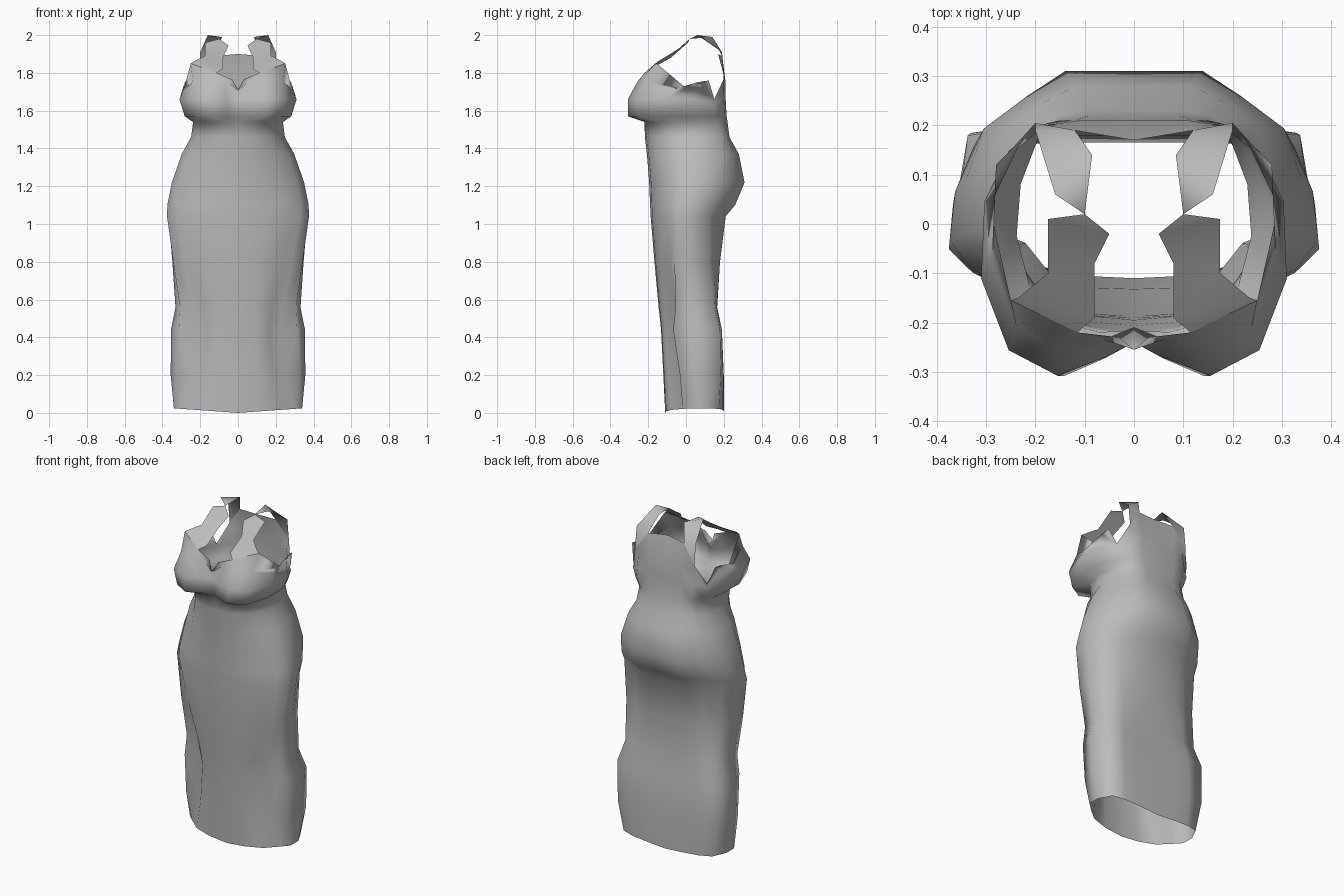
import bpy

cube = bpy.data.objects.get("Cube")
if cube:
    bpy.data.objects.remove(cube, do_unlink=True)

# Single cloth colour
cloth = bpy.data.materials.new("grey cloth")
cloth.use_nodes = True
cloth.diffuse_color = (0.5, 0.5, 0.5, 1)
bsdf = next(n for n in cloth.node_tree.nodes if n.type == 'BSDF_PRINCIPLED')
bsdf.inputs["Base Color"].default_value = cloth.diffuse_color

# Half cross-sections, front centre to back centre:
# (share of half width, share of depth from front to back)
SKIRT = [(0, 0), (.28, .01), (.46, .07), (.62, .29), (.88, .2),
         (1, .55), (.95, .97), (.65, 1), (.36, 1), (0, 1)]
HIP = [(0, 0), (.3, .02), (.62, .1), (.88, .22), (1, .35),
       (.97, .57), (.87, .77), (.62, .9), (.4, 1), (0, 1)]
WAIST = [(0, 0), (.35, .02), (.7, .12), (.92, .3), (1, .5),
         (.96, .7), (.82, .9), (.62, .98), (.38, 1), (0, 1)]
BUST = [(0, .13), (.2, .07), (.5, 0), (.82, .1), (1, .38),
        (.98, .68), (.82, .88), (.62, .98), (.38, 1), (0, 1)]

# Height, half width, front, back, first section, second section, blend
RINGS = [
    (0, .35, -.11, .2, SKIRT, WAIST, .75),
    (.2, .36, -.12, .2, SKIRT, WAIST, .25),
    (.44, .355, -.132, .19, SKIRT, WAIST, 0),
    (.56, .335, -.145, .165, SKIRT, WAIST, .3),
    (.8, .355, -.167, .18, SKIRT, HIP, .7),
    (1.04, .378, -.187, .21, SKIRT, HIP, .95),
    (1.1, .374, -.19, .26, HIP, WAIST, 0),
    (1.22, .35, -.195, .31, HIP, WAIST, 0),
    (1.37, .298, -.207, .28, HIP, WAIST, .4),
    (1.46, .248, -.218, .23, WAIST, BUST, 0),
    (1.54, .238, -.235, .22, WAIST, BUST, .3),
    (1.57, .282, -.308, .215, WAIST, BUST, 1),
    (1.66, .31, -.308, .21, BUST, WAIST, 0),
    (1.75, .288, -.265, .21, BUST, WAIST, .1),
]

# Top edge: neckline, armhole, underarm notch and back panel
RIM = [(0, -.255, 1.71), (.03, -.23, 1.765), (.115, -.22, 1.8),
       (.25, -.155, 1.85), (.285, 0, 1.72), (.28, .12, 1.76),
       (.25, .15, 1.66), (.2, .205, 1.78), (.12, .19, 1.89), (0, .17, 1.9)]

# Shoulder strap edges, inner then outer, from bust over to back
STRAP = [((.115, -.22, 1.8), (.25, -.155, 1.85)),
         ((.08, -.19, 1.82), (.235, -.15, 1.86)),
         ((.08, -.08, 1.88), (.175, -.1, 1.89)),
         ((.05, -.02, 1.945), (.175, .01, 1.96)),
         ((.1, .02, 1.98), (.1, .02, 1.98)),
         ((.085, .14, 1.99), (.16, .06, 2)),
         ((.12, .19, 1.89), (.2, .19, 1.91)),
         ((.12, .19, 1.89), (.2, .205, 1.78))]


def ring(z, width, front, back, first, second, blend):
    """Place one cross-section, below the top edge and above the curved hem."""
    points = []
    for (ax, ay), (bx, by), top in zip(first, second, RIM):
        x = ax + (bx - ax) * blend
        y = ay + (by - ay) * blend
        height = min(z, top[2] - (1.8 - z) * .2)
        points.append((x * width, front + y * (back - front),
                       max(height, .025 * x)))
    return points


def sheet(name, rows):
    """Join rows of points into one smooth sheet, mirrored across x."""
    verts, faces = [], []
    index = {}

    def vert(p):
        if p not in index:
            index[p] = len(verts)
            verts.append(p)
        return index[p]

    for low, high in zip(rows, rows[1:]):
        for i in range(len(low) - 1):
            corners = (low[i], low[i + 1], high[i + 1], high[i])
            face = list(dict.fromkeys(vert(p) for p in corners))
            if len(face) > 2:
                faces.append(face)
    mesh = bpy.data.meshes.new(name)
    mesh.from_pydata(verts, [], faces)
    mesh.materials.append(cloth)
    mesh.shade_smooth()
    obj = bpy.data.objects.new(name, mesh)
    bpy.context.collection.objects.link(obj)
    mirror = obj.modifiers.new("Mirror", 'MIRROR')
    mirror.merge_threshold = .001


# Dress body and the pair of straps
sheet("dress_body", [ring(*r) for r in RINGS] + [RIM])
sheet("shoulder_straps", STRAP)
